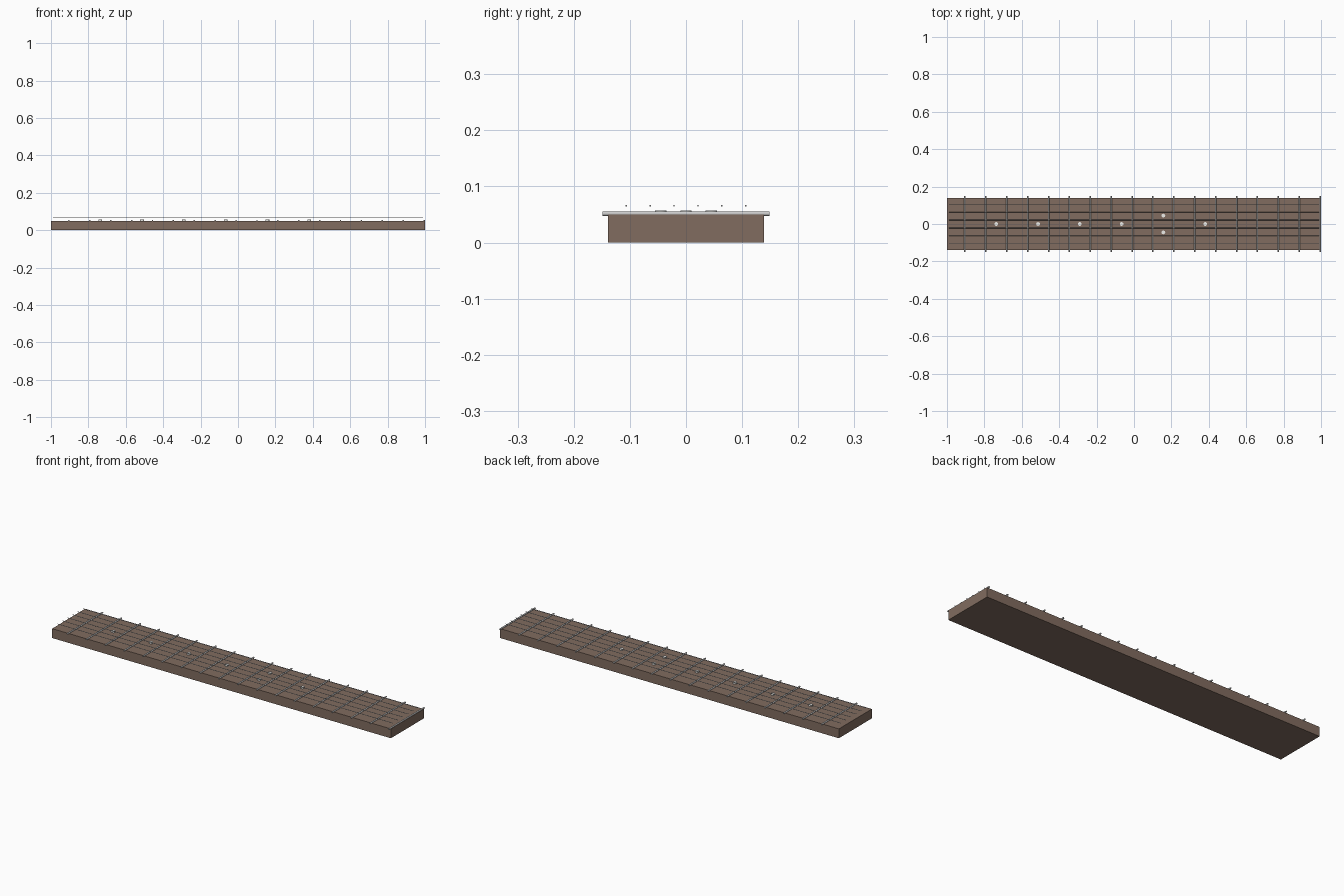
import bpy
from math import pi

if "Cube" in bpy.data.objects:
    bpy.data.objects.remove(bpy.data.objects["Cube"])


def material(name, rgb):
    m = bpy.data.materials.new(name)
    m.diffuse_color = (*rgb, 1)
    m.use_nodes = True
    m.node_tree.nodes["Principled BSDF"].inputs["Base Color"].default_value = m.diffuse_color
    return m


wood = material("rosewood", (0.22, 0.15, 0.115))
steel = material("steel", (0.6, 0.62, 0.62))
pearl = material("pearl", (0.85, 0.85, 0.82))


def rod(name, mat, loc, radius, length, rot=(0, 0, 0), sides=12):
    bpy.ops.mesh.primitive_cylinder_add(vertices=sides, radius=radius, depth=length,
                                        location=loc, rotation=rot)
    ob = bpy.context.object
    ob.name = name
    ob.data.materials.append(mat)
    bpy.ops.object.shade_smooth_by_angle()
    return ob


# Neck board
bpy.ops.mesh.primitive_cube_add(size=1, location=(0, 0, 0.025))
board = bpy.context.object
board.name = "fingerboard"
board.scale = (2, 0.278, 0.05)
bpy.ops.object.transform_apply(location=False, rotation=False, scale=True)
board.data.materials.append(wood)

# Evenly spaced frets overhanging both edges
SPACING = 0.1117
FIRST = 0.995 - 17 * SPACING
for i in range(18):
    rod(f"fret_{i + 1}", steel, (FIRST + i * SPACING, 0, 0.0515), 0.004, 0.298, (pi / 2, 0, 0))

# Inlay dots in every other space, doubled at the octave
for i, ys in enumerate([(0,), (0,), (0,), (0,), (-0.045, 0.045), (0,)]):
    x = FIRST + SPACING * (1.5 + 2 * i)
    for y in ys:
        rod(f"inlay_dot_{i + 1}", pearl, (x, y, 0.0525), 0.01, 0.009, sides=24)

# Six strings floating above the frets
for i in range(6):
    rod(f"string_{i + 1}", steel, (0, (i - 2.5) * 0.0426, 0.0655), 0.0015, 1.98, (0, pi / 2, 0), 8)
